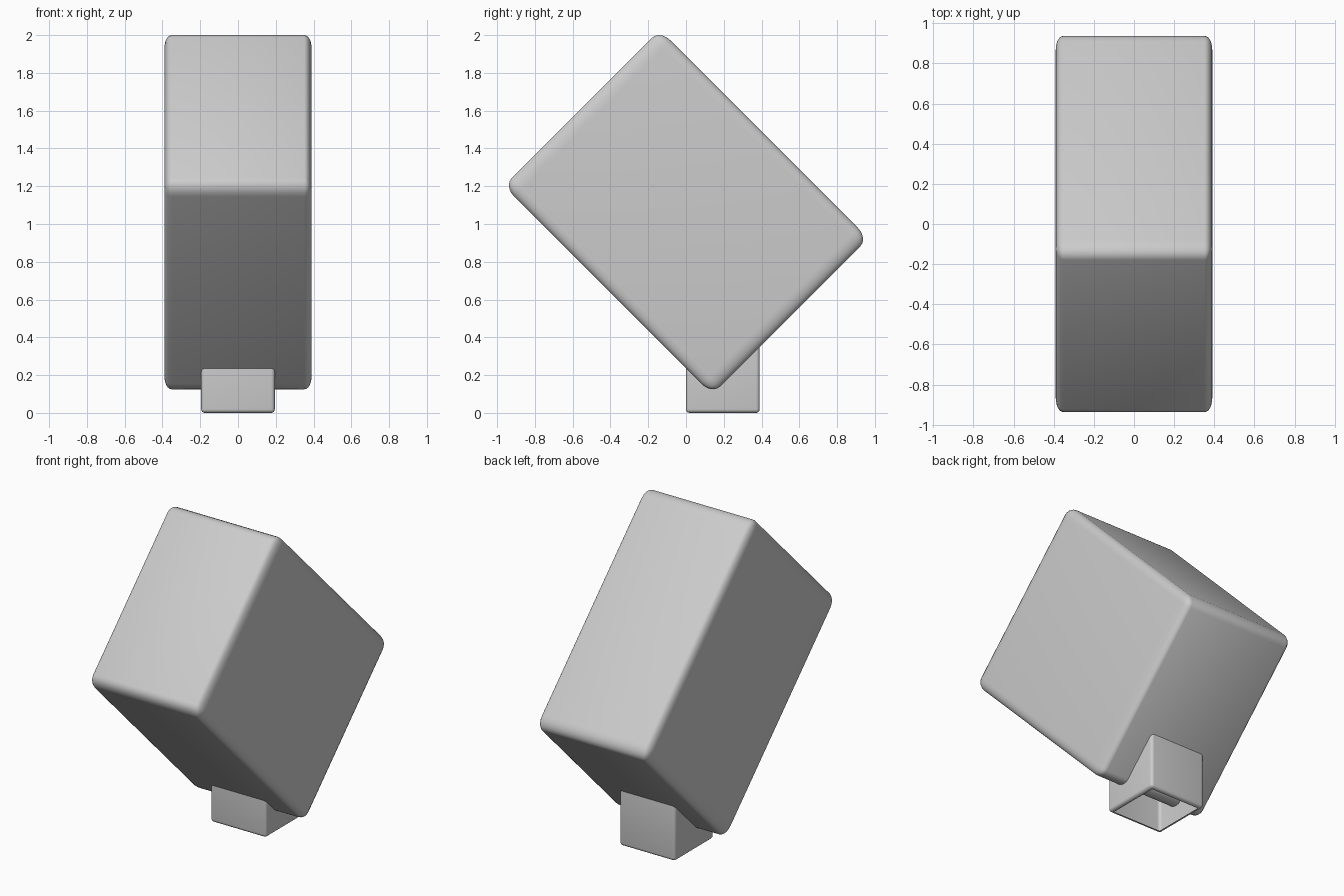
import bpy, bmesh, math
from mathutils import Matrix, Vector

if "Cube" in bpy.data.objects:
    bpy.data.objects.remove(bpy.data.objects["Cube"])

U = 0.39  # basic module: body is 2 x 4 x 3 modules, socket is 1 x 1 x 1

grey = bpy.data.materials.new("plain grey")
grey.diffuse_color = (0.6, 0.6, 0.6, 1)
grey.use_nodes = True
grey.node_tree.nodes["Principled BSDF"].inputs["Base Color"].default_value = grey.diffuse_color


def rounded_block(name, size, location, tilt=0.0, open_bottom=False):
    """Unit cube with rounded edges, stretched to size, tilted about x."""
    bm = bmesh.new()
    bmesh.ops.create_cube(bm, size=1)
    bmesh.ops.bevel(bm, geom=bm.edges[:], offset=0.05, segments=5,
                    profile=0.5, affect='EDGES')
    if open_bottom:
        base = min(bm.faces, key=lambda f: f.calc_center_median().z)
        bmesh.ops.inset_region(bm, faces=[base], thickness=0.02)
        bmesh.ops.delete(bm, geom=[base], context='FACES')
    bm.transform(Matrix.Translation(location) @ Matrix.Rotation(tilt, 4, 'X')
                 @ Matrix.Diagonal((*size, 1)))
    mesh = bpy.data.meshes.new(name)
    bm.to_mesh(mesh)
    bm.free()
    mesh.materials.append(grey)
    mesh.shade_smooth()
    obj = bpy.data.objects.new(name, mesh)
    bpy.context.collection.objects.link(obj)
    return obj


# Large block balanced on its lower edge
rounded_block("tilted_body", (2 * U, 4 * U, 3 * U), Vector((0, 0, 1.0625)),
              tilt=math.radians(-45))

# Small hollow socket under the body, open at the bottom
rounded_block("socket", (U, U, U), Vector((0, U / 2, U / 2)), open_bottom=True)
